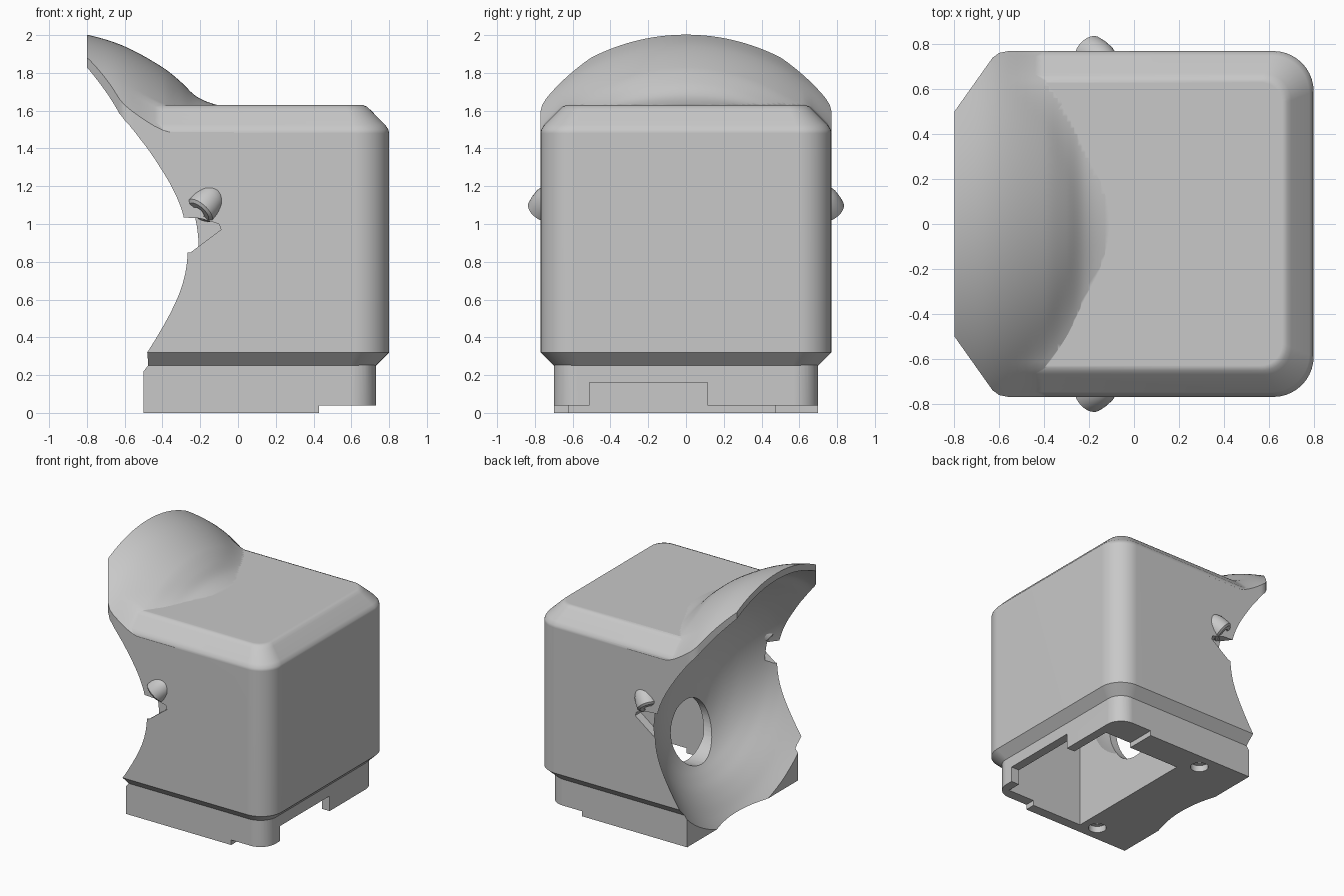
import bpy, bmesh, math
from mathutils import Vector

if "Cube" in bpy.data.objects:
    bpy.data.objects.remove(bpy.data.objects["Cube"])

grey = bpy.data.materials.new("plain grey")
grey.diffuse_color = (0.58, 0.58, 0.58, 1)
grey.use_nodes = True
grey.node_tree.nodes["Principled BSDF"].inputs["Base Color"].default_value = grey.diffuse_color


def loft(name, rings):
    """Closed solid skinned through rings of equal point count."""
    bm = bmesh.new()
    loops = [[bm.verts.new(p) for p in ring] for ring in rings]
    n = len(loops[0])
    for a, b in zip(loops, loops[1:]):
        for i in range(n):
            j = (i + 1) % n
            bm.faces.new((a[i], a[j], b[j], b[i]))
    bm.faces.new(loops[0])
    bm.faces.new(loops[-1])
    bmesh.ops.recalc_face_normals(bm, faces=bm.faces)
    me = bpy.data.meshes.new(name)
    bm.to_mesh(me)
    bm.free()
    me.materials.append(grey)
    ob = bpy.data.objects.new(name, me)
    bpy.context.collection.objects.link(ob)
    return ob


def box(name, x0, x1, y0, y1, z0, z1):
    return loft(name, [[(x0, y0, z), (x1, y0, z), (x1, y1, z), (x0, y1, z)] for z in (z0, z1)])


def rod(name, start, axis, steps, n=32):
    """Turned part: steps are (distance along axis, radius)."""
    axis = Vector(axis).normalized()
    u = axis.orthogonal().normalized()
    v = axis.cross(u)
    angs = [2 * math.pi * i / n for i in range(n)]
    return loft(name, [[Vector(start) + axis * t + r * (u * math.cos(a) + v * math.sin(a))
                        for a in angs] for t, r in steps])


def combine(target, tool, op="DIFFERENCE"):
    mod = target.modifiers.new("cut", "BOOLEAN")
    mod.operation, mod.object, mod.solver = op, tool, "EXACT"
    bpy.context.view_layer.objects.active = target
    bpy.ops.object.modifier_apply(modifier=mod.name)
    bpy.data.objects.remove(tool)


def smooth(sections, steps=5):
    """Smoothly interpolate rows of numbers along their first value."""
    pts = [Vector(s) for s in sections]
    dense = []
    for i in range(len(pts) - 1):
        p0, p1, p2 = pts[max(i - 1, 0)], pts[i], pts[i + 1]
        p3 = pts[min(i + 2, len(pts) - 1)]
        h = p2[0] - p1[0]
        m1 = (p2 - p0) / (p2[0] - p0[0]) * h
        m2 = (p3 - p1) / (p3[0] - p1[0]) * h
        for k in range(steps):
            t = k / steps
            dense.append(p1 * (2*t**3 - 3*t**2 + 1) + m1 * (t**3 - 2*t**2 + t)
                         + p2 * (3*t**2 - 2*t**3) + m2 * (t**3 - t**2))
    return dense + [pts[-1]]


def ellipses(name, sections, grow=0.0, n=96):
    """Loft of upright ellipses: x, centre z, half width, half height."""
    return loft(name, [[(x + grow, (w + grow) * math.cos(a), c + (h + grow) * math.sin(a))
                        for a in (2 * math.pi * i / n for i in range(n))]
                       for x, c, w, h in smooth(sections)])


def outline(z, inset, xr=0.80, yr=0.77, r=0.18, tail=((-0.63, 0.74), (-0.8, 0.5))):
    """Plan outline with round right corners and a tapered left end."""
    x, y, r = xr - inset, yr - inset, r - inset * 0.6
    half = [(x - r + r * math.cos(a), y - r + r * math.sin(a))
            for a in (math.pi / 2 * i / 10 for i in range(11))]
    half += [(-0.56, y), (-0.6, y - 0.008)] if tail else [(-0.5, y)]
    half += [(px, py - inset * 0.5) for px, py in tail]
    return [(px, py, z) for px, py in half] + [(px, -py, z) for px, py in reversed(half)]


def hood_height(y, w, h):
    """Arched hood blended softly into the chamfered top."""
    top = 1.63 - max(0, abs(y) - 0.64)
    arch = 0.864 + h * math.sqrt(max(0, 1 - (y / w) ** 2))
    k = 0.1
    return max(top, arch) + max(k - abs(top - arch), 0) ** 2 / (4 * k) - 0.014


# housing block with chamfered top and bottom
housing = loft("housing", [outline(z, i) for z, i in (
    (0.25, 0.07), (0.32, 0), (1.48, 0), (1.50, 0.004), (1.525, 0.02),
    (1.605, 0.1), (1.622, 0.118), (1.63, 0.14))])

# flared hood, trimmed to the plan outline: x, half width, height above eye line
hood_rows = smooth([(-0.9, 1.14, 1.165), (-0.78, 1.12, 1.148), (-0.6, 1.09, 1.09),
                    (-0.4, 0.98, 0.98), (-0.3, 0.88, 0.9), (-0.22, 0.78, 0.82),
                    (-0.13, 0.72, 0.755), (-0.02, 0.66, 0.68)])
spread = [-0.8 + 1.6 * i / 60 for i in range(61)]
hood = loft("hood", [[(x, y, hood_height(y, w, h)) for y in spread]
                     + [(x, 0.8, 0.9), (x, -0.8, 0.9)] for x, w, h in hood_rows])
combine(hood, loft("hood_trim", [outline(z, 0) for z in (1.0, 2.2)]), "INTERSECT")
combine(housing, hood, "UNION")

# base
base = loft("base", [outline(z, 0, 0.73, 0.70, 0.13, ()) for z in (0, 0.3)])
combine(housing, base, "UNION")

# face bowl and the hollow behind it
bowl = [(-1.0, 0.85, 1.2, 1.17), (-0.8, 0.85, 1.1, 1.1), (-0.6, 0.855, 1.06, 1.0),
        (-0.5, 0.86, 0.985, 0.91), (-0.42, 0.865, 0.91, 0.84), (-0.35, 0.87, 0.85, 0.77),
        (-0.28, 0.87, 0.785, 0.7), (-0.2, 0.86, 0.69, 0.62), (-0.12, 0.84, 0.56, 0.52),
        (-0.06, 0.82, 0.43, 0.4), (-0.02, 0.81, 0.29, 0.27), (0.0, 0.8, 0.13, 0.12)]
combine(housing, ellipses("bowl", bowl))
cavity = box("cavity", -0.01, 0.66, -0.62, 0.62, 0.06, 1.45)
combine(cavity, box("opening", -0.01, 0.66, -0.62, 0.47, -0.1, 0.1), "UNION")
combine(cavity, ellipses("bowl_backing", bowl, 0.05))
combine(housing, cavity)

# viewing hole
combine(housing, rod("viewing_hole", (-0.25, 0, 0.54), (1, 0, 0), [(0, 0.24), (0.45, 0.24)], 48))

# base edge cutouts
combine(housing, box("edge_step", 0.43, 1, -1, 1, -0.1, 0.04))
combine(housing, box("cable_slot", 0.6, 1, -0.51, 0.115, -0.1, 0.16))

for s in (1, -1):
    # screw holes under the base
    combine(housing, rod("screw_hole", (-0.135, 0.575 * s, -0.05), (0, 0, 1),
                         [(0, 0.065), (0.1, 0.065), (0.101, 0.035), (0.2, 0.035)]))
    # side notch under each lug
    notch = [(-0.4, 0.85), (-0.25, 0.85), (-0.09, 0.97), (-0.1, 1.0), (-0.2, 1.03), (-0.4, 1.04)]
    combine(housing, loft("notch", [[(x, y * s, z) for x, z in notch] for y in (0.7, 0.9)]))

parts = [housing]

# strap lugs with a drilled end, leaning into the side walls
for s, side in ((1, "back"), (-1, "front")):
    axis = Vector((0.58, -0.42 * s, 0.66)).normalized()
    end = Vector((-0.208, 0.768 * s, 1.063))
    lug = rod(side + "_lug", end, axis,
              [(0, 0.066), (0.012, 0.082), (0.05, 0.084), (0.1, 0.08),
               (0.14, 0.066), (0.17, 0.044), (0.185, 0.012)])
    combine(lug, rod("lug_hole", end - axis * 0.05, axis, [(0, 0.034), (0.12, 0.034)], 24))
    parts.append(lug)

for ob in parts:
    bpy.ops.object.select_all(action="DESELECT")
    ob.select_set(True)
    bpy.context.view_layer.objects.active = ob
    bpy.ops.object.shade_smooth_by_angle(angle=math.radians(28))
    ob.modifiers.new("even_shading", "WEIGHTED_NORMAL").keep_sharp = True
